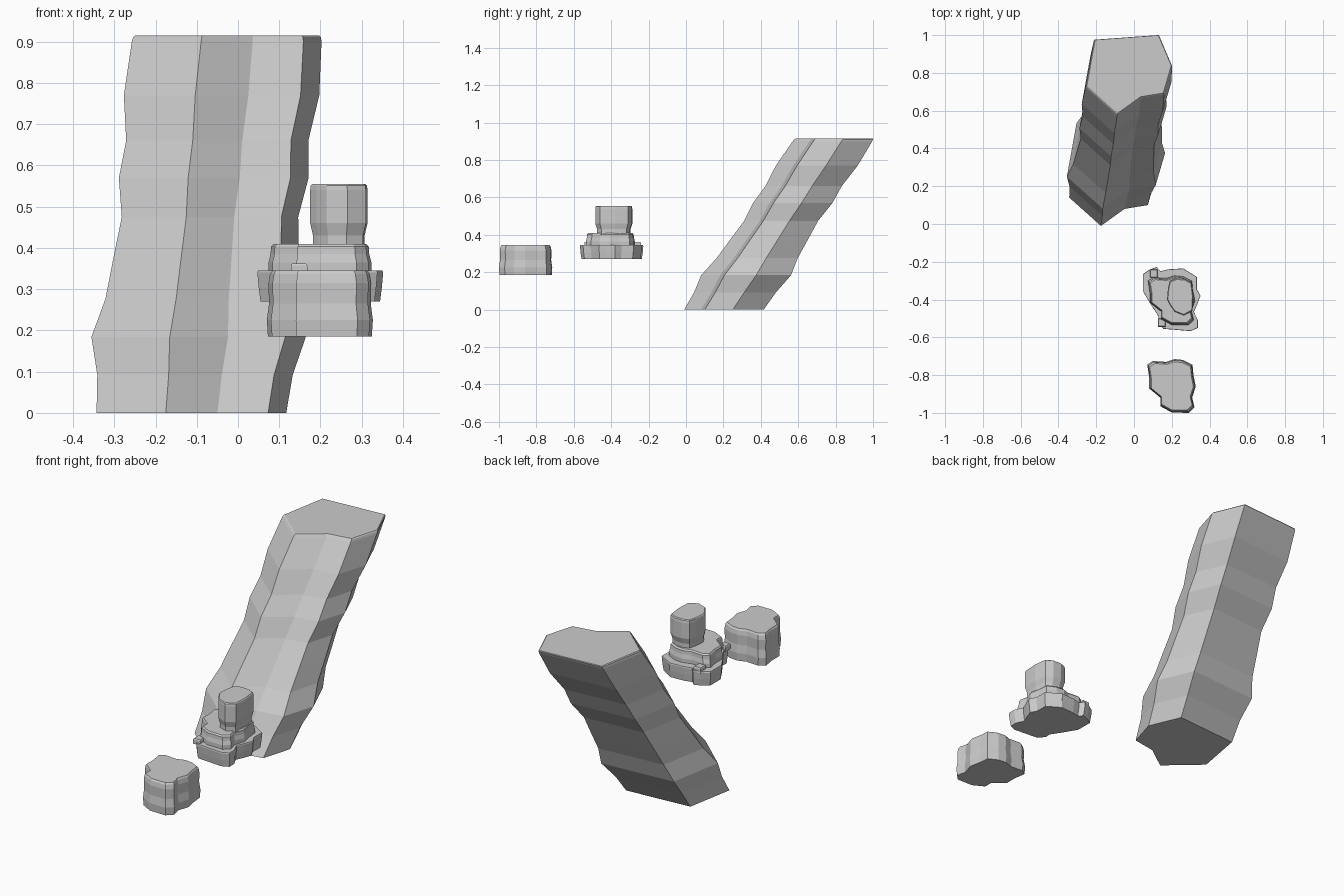
import bpy, bmesh
from mathutils import Vector


def loft(name, outline, rings, lean=(0, 0)):
    """Stack scaled copies of an outline; rings = (z, scale), lean = xy shift per unit z."""
    bm = bmesh.new()
    xs = [p[0] for p in outline]
    ys = [p[1] for p in outline]
    c = Vector(((min(xs) + max(xs)) / 2, (min(ys) + max(ys)) / 2))
    levels = []
    for z, s in rings:
        shift = Vector(lean) * z
        ring = [c + (Vector(p) - c) * s + shift for p in outline]
        levels.append([bm.verts.new((p.x, p.y, z)) for p in ring])
    n = len(outline)
    for a, b in zip(levels, levels[1:]):
        for i in range(n):
            j = (i + 1) % n
            bm.faces.new((a[i], a[j], b[j], b[i]))
    bm.faces.new(levels[0][::-1])
    bm.faces.new(levels[-1])
    bmesh.ops.recalc_face_normals(bm, faces=bm.faces)
    me = bpy.data.meshes.new(name)
    bm.to_mesh(me)
    bm.free()
    ob = bpy.data.objects.new(name, me)
    bpy.context.collection.objects.link(ob)
    return ob


def moved(outline, dx, dy, sx=1, sy=1, c=(.2, -.857)):
    return [(c[0] + (x - c[0]) * sx + dx, c[1] + (y - c[1]) * sy + dy) for x, y in outline]


# Large leaning rock column, seven-sided
column = [(-.343, .14), (-.175, -.01), (-.05, .08), (.073, .10),
          (.117, .25), (.047, .415), (-.298, .39)]
loft("leaning_column", column,
     [(0, 1), (.092, 1.03), (.184, 1.13), (.277, 1.02), (.37, .98), (.475, .93),
      (.57, 1.0), (.66, .96), (.77, 1.03), (.90, 1.0), (.911, .99), (.915, .97)],
     lean=(.095, .645))

# Separate low boulder
rock = [(.07, -.745), (.10, -.725), (.17, -.73), (.215, -.715), (.26, -.72), (.31, -.745),
        (.315, -.80), (.327, -.86), (.308, -.92), (.32, -.97), (.29, -1.0), (.20, -.998),
        (.14, -.965), (.14, -.92), (.08, -.87), (.08, -.81)]
rock = rock[::-1]
loft("low_boulder", rock,
     [(.185, .98), (.225, 1.0), (.265, .96), (.315, .97), (.337, .94), (.345, .90)])

# Stacked rock: base slab
base = [(.047, -.265), (.085, -.24), (.12, -.228), (.14, -.25), (.18, -.24), (.26, -.235),
        (.333, -.28), (.333, -.345), (.352, -.38), (.335, -.425), (.317, -.465),
        (.338, -.51), (.338, -.55), (.30, -.567), (.155, -.555), (.127, -.52),
        (.13, -.49), (.085, -.42), (.047, -.355)][::-1]
loft("stack_base", base, [(.27, .95), (.305, .98), (.34, 1.0), (.345, .99)])

# Stacked rock: middle tier, same outline as the boulder
loft("stack_middle", moved(rock, 0, .453, .97, .92),
     [(.335, 1.0), (.365, 1.0), (.385, .96), (.403, .95), (.41, .90)])

# Stacked rock: upright top block with a narrow waist
spire = [(.19, -.30), (.225, -.287), (.27, -.29), (.305, -.31), (.314, -.38), (.31, -.46),
         (.265, -.485), (.215, -.465), (.19, -.43), (.175, -.40), (.18, -.34)][::-1]
loft("stack_spire", spire,
     [(.40, .90), (.43, .90), (.46, 1.0), (.54, 1.0), (.551, .98), (.555, .93)])

# Small ledges beside the middle tier
for i, (x, y) in enumerate([(.105, -.262), (.148, -.522)]):
    sq = [(x - .02, y - .022), (x + .02, y - .022), (x + .02, y + .022), (x - .02, y + .022)]
    loft(f"stack_ledge_{i + 1}", sq, [(.335, 1), (.357, 1), (.362, .85)])
